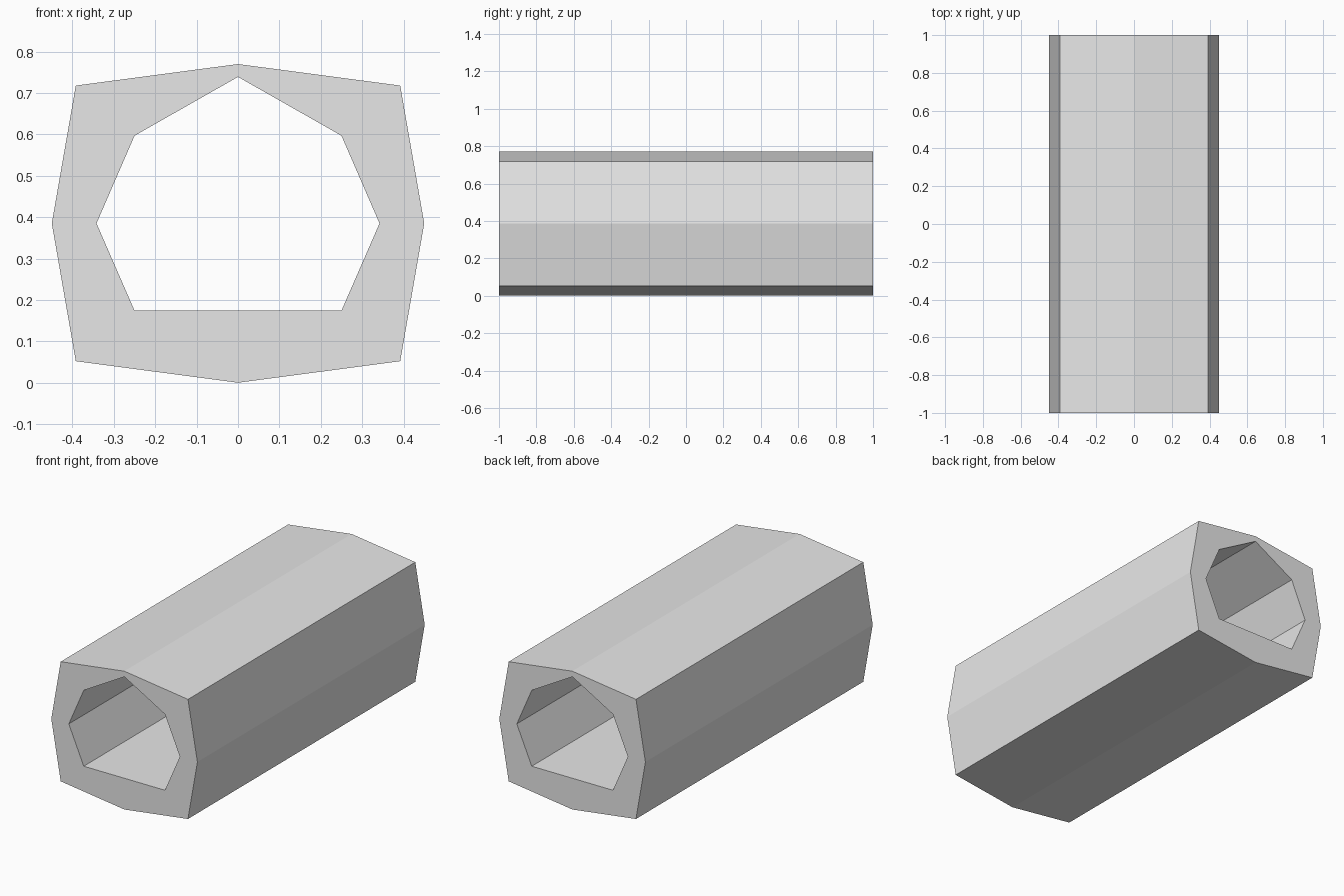
import bpy
import bmesh

cube = bpy.data.objects.get("Cube")
if cube:
    bpy.data.objects.remove(cube, do_unlink=True)

HALF_LENGTH = 1.0

grey = bpy.data.materials.new("light grey")
grey.use_nodes = True
colour = (0.8, 0.8, 0.8, 1.0)
grey.diffuse_color = colour
grey.node_tree.nodes["Principled BSDF"].inputs["Base Color"].default_value = colour


def mirrored(right_side):
    """Close a half profile, listed bottom to top, by mirroring it in x."""
    return right_side + [(-x, z) for x, z in reversed(right_side) if x > 0]


# Eight-sided outside and seven-sided bore with a flat floor
outer = mirrored([(0, 0), (0.392, 0.052), (0.45, 0.385), (0.392, 0.718), (0, 0.77)])
bore = mirrored([(0.25, 0.174), (0.342, 0.385), (0.25, 0.597), (0, 0.739)])

bm = bmesh.new()
end_edges = {-HALF_LENGTH: [], HALF_LENGTH: []}

# Long walls
for profile in (outer, bore):
    rings = []
    for y, edges in end_edges.items():
        ring = [bm.verts.new((x, y, z)) for x, z in profile]
        edges += [bm.edges.new((ring[i - 1], ring[i])) for i in range(len(ring))]
        rings.append(ring)
    front, back = rings
    for i in range(len(profile)):
        bm.faces.new((front[i - 1], front[i], back[i], back[i - 1]))

# Ring-shaped ends
for edges in end_edges.values():
    bmesh.ops.triangle_fill(bm, edges=edges, use_beauty=True)
bmesh.ops.recalc_face_normals(bm, faces=bm.faces[:])

mesh = bpy.data.meshes.new("hollow_tube")
bm.to_mesh(mesh)
bm.free()
mesh.materials.append(grey)
tube = bpy.data.objects.new("hollow_tube", mesh)
bpy.context.collection.objects.link(tube)
